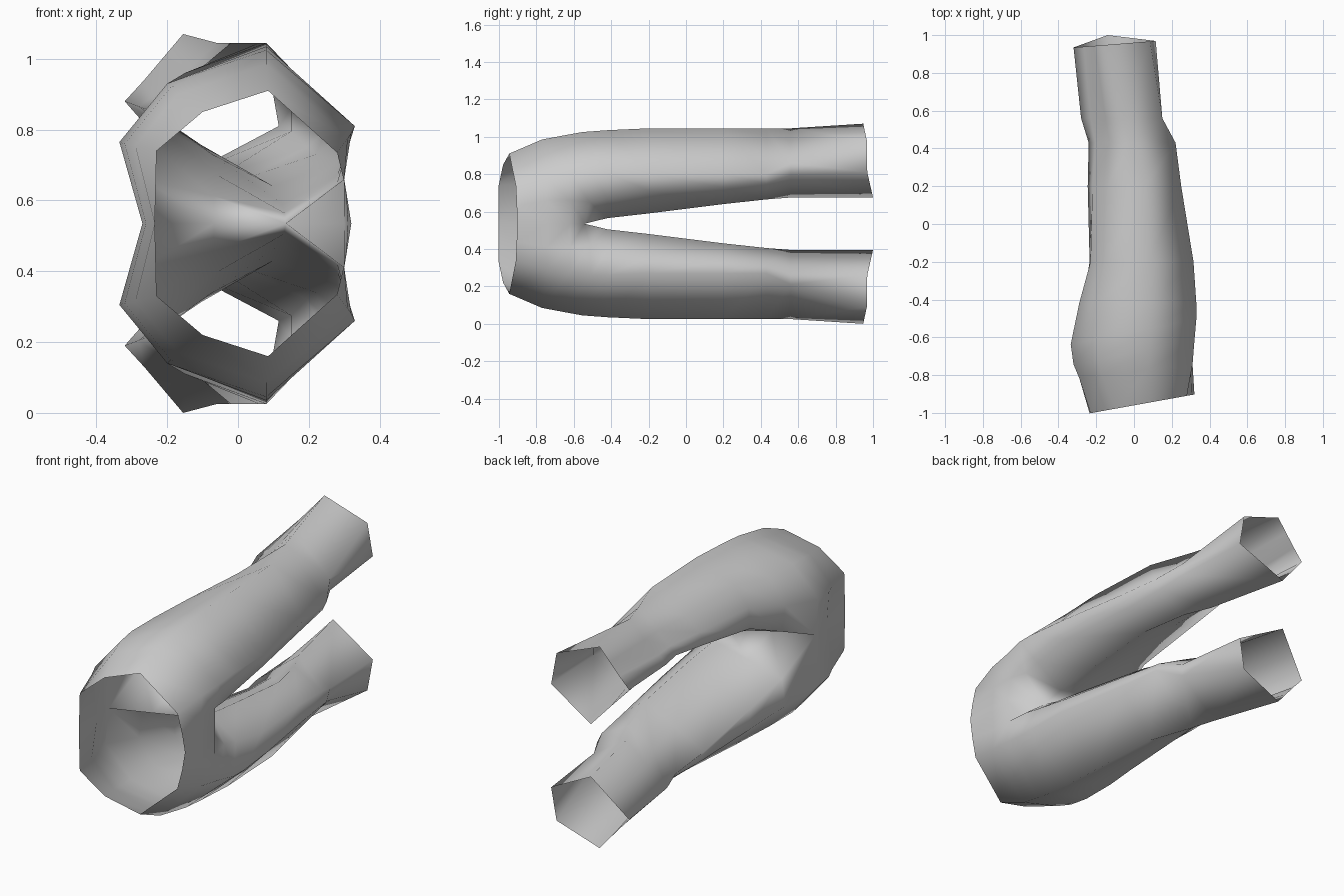
import bpy
import bmesh
from mathutils import Vector

CENTRE = 0.535  # height of the symmetry plane between the two legs

if "Cube" in bpy.data.objects:
    bpy.data.objects.remove(bpy.data.objects["Cube"], do_unlink=True)


def make_material(name, value):
    material = bpy.data.materials.new(name)
    material.use_nodes = True
    colour = (value, value, value, 1)
    material.diffuse_color = colour
    shader = material.node_tree.nodes["Principled BSDF"]
    shader.inputs["Base Color"].default_value = colour
    return material


def section(along, slant, outline):
    """Turn an x/z outline in hundredths into points near one y position."""
    points = []
    for x, z in outline:
        points.append(Vector((x, along + slant * x, z - 100 * CENTRE)) / 100)
    return points


# Each outline runs from the rear fold, over the outside, to the inner seam
hip_sections = [
    section(-96, 0.18, [(-23.5, 53.5), (-23, 74), (-10, 85), (8.5, 91),
                        (28, 73.5), (30.5, 63), (32, 53.5)]),
    section(-78, 0.12, [(-26, 53.5), (-29, 75.5), (-17, 90), (8, 98.5),
                        (31, 77.5), (30, 66), (31, 53.5)]),
    section(-68, 0.2, [(-27, 53.5), (-32, 76), (-19, 92), (8, 100.5),
                       (32, 79), (30, 66), (30, 53.5)]),
]
leg_sections = [
    section(-57, 0.2, [(-27, 53.5), (-33.5, 76.5), (-20, 93), (8, 102.5),
                       (33, 81), (28, 65), (13.5, 53.5)]),
    section(-42, 0, [(-27, 66), (-29, 80), (-20, 93), (8, 103.5),
                     (33, 81), (28, 67), (13, 56.5)]),
    section(-20, 0, [(-23.5, 75), (-23, 86), (-15, 96), (8, 104.5),
                     (31.5, 80), (28, 71), (12.5, 59)]),
    section(20, 0, [(-24.5, 82), (-22, 88), (-14, 94.5), (6, 104.5),
                    (25, 80), (22, 73), (10, 64)]),
    section(43, 0, [(-24, 85), (-20.5, 89), (-13, 95), (-2, 104.5),
                    (22, 80), (19.5, 75), (3, 66.5)]),
    section(56, 0, [(-28, 86.5), (-23, 90), (-15, 96), (-6, 104.5),
                    (15, 86), (15, 79.5), (-4, 67.5)]),
    section(96, 0.08, [(-32, 88), (-26.5, 94), (-21, 100.5), (-15.5, 107),
                       (8.5, 98), (11.5, 81), (-14, 67.5)]),
]
# The rear fold reaches towards the waist; the cuff is longest at its seam
leg_sections[0][0].y = -0.7
leg_sections[-1][-1].y = 1.0

# Close every leg section with a point halfway along its inner slope
for ring in leg_sections:
    ring.append((ring[0] + ring[-1]) / 2)

# Half of the trousers: open hip strips, then a closed tube for the leg
bm = bmesh.new()
rings = [[bm.verts.new(p) for p in ring] for ring in hip_sections + leg_sections]
for index, (ring, following) in enumerate(zip(rings, rings[1:])):
    is_leg = index >= len(hip_sections)
    count = len(ring)
    for i in range(count if is_leg else count - 1):
        j = (i + 1) % count
        bm.faces.new((ring[i], ring[j], following[j], following[i]))

mesh = bpy.data.meshes.new("trousers")
bm.to_mesh(mesh)
bm.free()
mesh.materials.append(make_material("plain grey", 0.6))
for face in mesh.polygons:
    face.use_smooth = True

trousers = bpy.data.objects.new("trousers", mesh)
trousers.location.z = CENTRE
bpy.context.collection.objects.link(trousers)

# Mirror across the horizontal centre plane for the second leg
mirror = trousers.modifiers.new("second_leg", "MIRROR")
mirror.use_axis = (False, False, True)
mirror.use_clip = True
mirror.merge_threshold = 0.001
